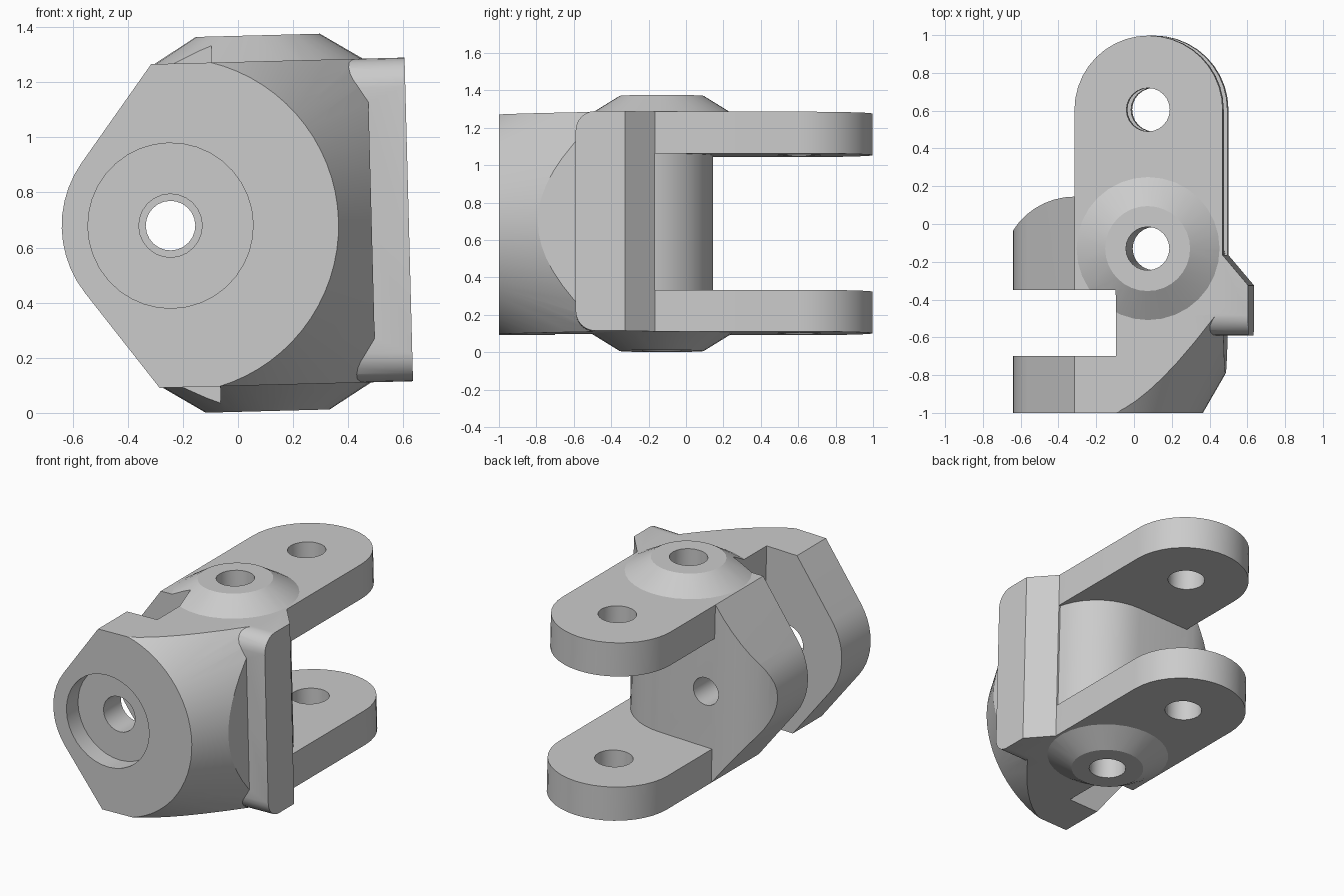
import bpy, bmesh
from math import sin, cos, radians, acos, atan2, hypot
from mathutils import Matrix

if "Cube" in bpy.data.objects:
    bpy.data.objects.remove(bpy.data.objects["Cube"], do_unlink=True)

steel = bpy.data.materials.new("steel_grey")
steel.use_nodes = True
GREY = (0.6, 0.6, 0.6, 1)
steel.diffuse_color = GREY
steel.node_tree.nodes["Principled BSDF"].inputs["Base Color"].default_value = GREY

H = 0.5875                  # half height of the housing
ARM_IN = 0.365              # inner half gap between the arms
LEFT, RIGHT = -0.30, 0.485  # sides of the housing and arms
PIN_X, BORE_X = 0.09, -0.245
PIVOT_Y, DOME_Y = 0.605, -0.13


def finish(name, bm):
    bmesh.ops.recalc_face_normals(bm, faces=bm.faces)
    me = bpy.data.meshes.new(name)
    bm.to_mesh(me)
    bm.free()
    me.materials.append(steel)
    ob = bpy.data.objects.new(name, me)
    bpy.context.collection.objects.link(ob)
    return ob


def prism(name, pts, axis, a, b):
    """Extrude a 2D outline along an axis from a to b."""
    place = {"x": lambda u, v, w: (w, u, v),
             "y": lambda u, v, w: (u, w, v),
             "z": lambda u, v, w: (u, v, w)}[axis]
    bm = bmesh.new()
    lo, hi = ([bm.verts.new(place(u, v, w)) for u, v in pts] for w in (a, b))
    n = len(pts)
    bm.faces.new(lo)
    bm.faces.new(hi)
    for i in range(n):
        j = (i + 1) % n
        bm.faces.new((lo[i], lo[j], hi[j], hi[i]))
    return finish(name, bm)


def arc(cx, cy, r, a0, a1, n):
    return [(cx + r * cos(radians(a0 + (a1 - a0) * i / n)),
             cy + r * sin(radians(a0 + (a1 - a0) * i / n))) for i in range(n + 1)]


def frustum(name, axis, centre, a, b, ra, rb, n=24):
    """Round solid along y or z, radius ra at a and rb at b."""
    bm = bmesh.new()
    bmesh.ops.create_cone(bm, cap_ends=True, segments=n, radius1=ra, radius2=rb,
                          depth=b - a)
    bm.transform(Matrix.Translation((0, 0, (a + b) / 2)))
    if axis == "y":
        bm.transform(Matrix.Rotation(radians(-90), 4, "X"))
        bm.transform(Matrix.Translation((centre[0], 0, centre[1])))
    else:
        bm.transform(Matrix.Translation((centre[0], centre[1], 0)))
    return finish(name, bm)


def combine(target, tool, how):
    mod = target.modifiers.new(how, "BOOLEAN")
    mod.operation, mod.solver, mod.object = how, "EXACT", tool
    with bpy.context.temp_override(object=target, active_object=target):
        bpy.ops.object.modifier_apply(modifier=mod.name)
    bpy.data.objects.remove(tool, do_unlink=True)


# Housing: box with a rounded, tapering lobe on one side
LOBE_R = 0.395
dx = LEFT - BORE_X
tangent = (atan2(H, dx) + acos(LOBE_R / hypot(dx, H))) * 57.29578
profile = ([(RIGHT, -H), (RIGHT, H), (LEFT, H)]
           + arc(BORE_X, 0, LOBE_R, tangent, 360 - tangent, 10) + [(LEFT, -H)])
body = prism("yoke_knuckle", profile, "y", -1, 0.3)

# Plan outline with rounded back corners
BACK = 0.145
plan = ([(-0.7, -1.1), (0.6, -1.1), (0.6, -0.26), (RIGHT, -0.26)]
        + arc(0.085, BACK - 0.4, 0.4, 0, 90, 10)
        + arc(-0.30, BACK - 0.41, 0.41, 90, 146, 7) + [(-0.7, -0.04)])
combine(body, prism("plan_cutter", plan, "z", -1, 1), "INTERSECT")

# Conical turning of the front end
combine(body, frustum("cone_cutter", "y", (BORE_X, 0), -1.1, 0.5,
                      0.61 - 0.0577, 0.61 + 0.866, 72), "INTERSECT")

# Side rib with a chamfered back and rounded front corners
rib = prism("side_rib", [(0.25, -0.59), (0.62, -0.59), (0.62, -0.325),
                         (RIGHT, -0.165), (0.25, -0.165)], "z", -H, H)
R = 0.105
rounded = ([(0, -H), (0, H)] + arc(-0.59 + R, H - R, R, 90, 180, 6)
           + arc(-0.59 + R, R - H, R, 180, 270, 6))
combine(rib, prism("rib_cutter", rounded, "x", 0, 1), "INTERSECT")
combine(body, rib, "UNION")

# Upper and lower arms with conical bosses
for s, side in ((1, "upper"), (-1, "lower")):
    outline = ([(LEFT, -0.25), (RIGHT, -0.165)]
               + arc((LEFT + RIGHT) / 2, PIVOT_Y, (RIGHT - LEFT) / 2, 0, 180, 20))
    z0, z1 = sorted((s * ARM_IN, s * H))
    combine(body, prism(side + "_arm", outline, "z", z0, z1), "UNION")
    foot, tip = 0.385, 0.225
    boss = frustum(side + "_boss", "z", (PIN_X, DOME_Y), H - 0.004, 0.682, foot, tip, 32)
    if s < 0:
        boss.data.transform(Matrix.Scale(-1, 4, (0, 0, 1)))
        boss.data.flip_normals()
    combine(body, boss, "UNION")

# Side slot
slot = [(-1, -0.70), (-0.08, -0.70), (-0.08, -0.35), (-1, -0.35)]
combine(body, prism("slot_cutter", slot, "z", -1, 1), "DIFFERENCE")

# Pin holes, front counterbore and bore
for y in (PIVOT_Y, DOME_Y):
    combine(body, frustum("pin_cutter", "z", (PIN_X, y), -1, 1, 0.115, 0.115), "DIFFERENCE")
for y0, y1, r, n in ((-1.1, -0.88, 0.30, 36), (-1.1, -0.5, 0.115, 24), (-0.6, 0.5, 0.09, 24)):
    combine(body, frustum("bore_cutter", "y", (BORE_X, 0), y0, y1, r, r, n), "DIFFERENCE")

# Slight lean, then stand on the ground
body.data.transform(Matrix.Translation((0, 0, 0.686)) @ Matrix.Rotation(radians(-1.5), 4, "Y"))

bpy.ops.object.select_all(action="DESELECT")
body.select_set(True)
bpy.context.view_layer.objects.active = body
bpy.ops.object.shade_smooth_by_angle(angle=radians(29))
